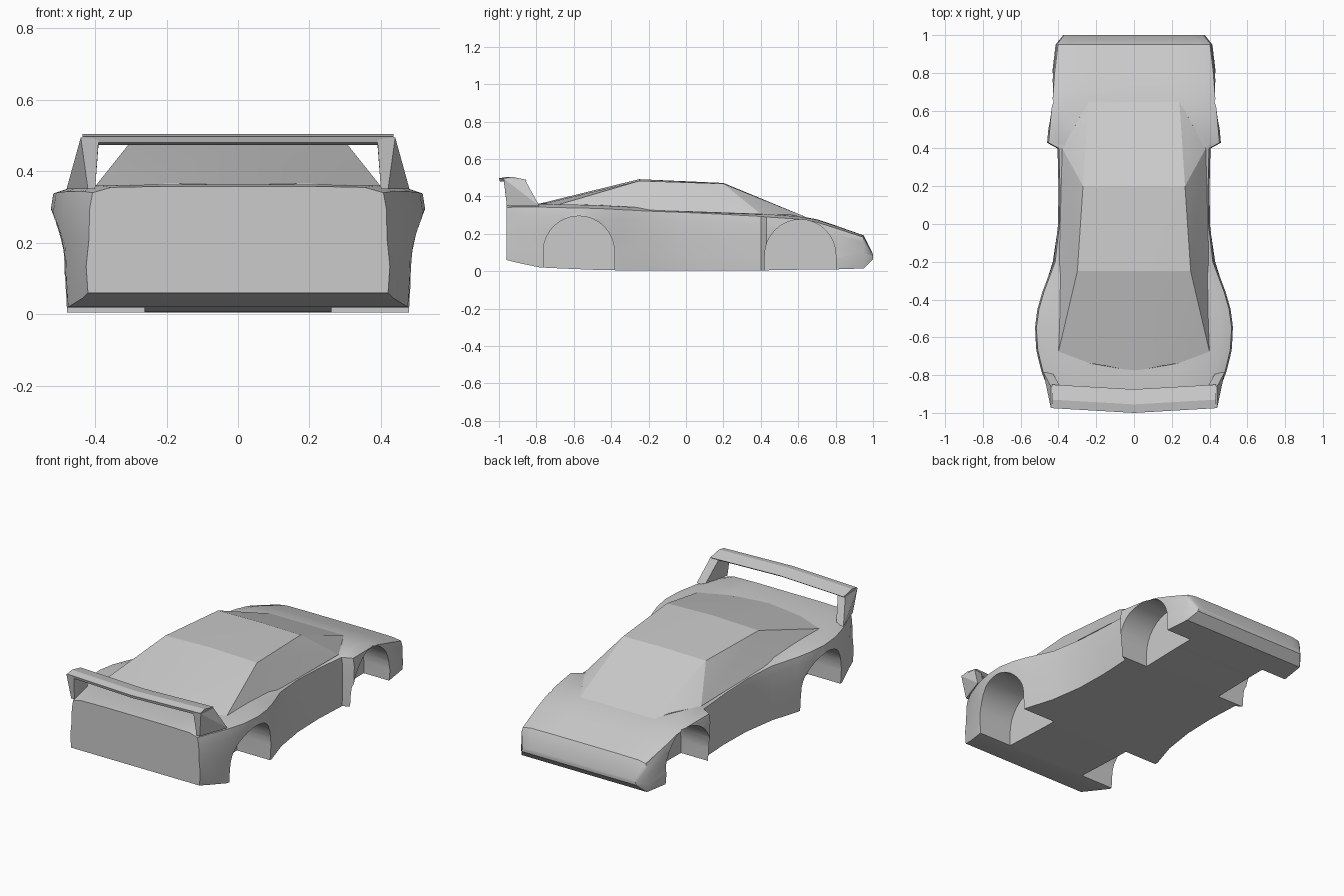
import bpy, bmesh, math

cube = bpy.data.objects.get("Cube")
if cube:
    bpy.data.objects.remove(cube, do_unlink=True)

paint = bpy.data.materials.new("body_grey")
paint.use_nodes = True
grey = (0.6, 0.6, 0.6, 1)
paint.diffuse_color = grey
paint.node_tree.nodes["Principled BSDF"].inputs["Base Color"].default_value = grey


def finish(name, bm):
    """Turn a bmesh into a painted object in the scene."""
    bmesh.ops.recalc_face_normals(bm, faces=bm.faces)
    mesh = bpy.data.meshes.new(name)
    bm.to_mesh(mesh)
    bm.free()
    mesh.materials.append(paint)
    obj = bpy.data.objects.new(name, mesh)
    bpy.context.collection.objects.link(obj)
    return obj


def loft(name, rings):
    """Skin a list of closed rings and cap both ends."""
    bm = bmesh.new()
    loops = [[bm.verts.new(p) for p in ring] for ring in rings]
    count = len(loops[0])
    for a, b in zip(loops, loops[1:]):
        for i in range(count):
            j = (i + 1) % count
            bm.faces.new((a[i], a[j], b[j], b[i]))
    bm.faces.new(loops[0])
    bm.faces.new(loops[-1])
    return finish(name, bm)


def hull(name, points):
    """Faceted solid wrapped around a few corner points."""
    bm = bmesh.new()
    verts = [bm.verts.new(p) for p in points]
    result = bmesh.ops.convex_hull(bm, input=verts)
    loose = {v for v in result["geom_interior"] if isinstance(v, bmesh.types.BMVert)}
    bmesh.ops.delete(bm, geom=list(loose), context="VERTS")
    return finish(name, bm)


def mirrored(points):
    return points + [(-x, y, z) for x, y, z in points if x]


def smooth(obj, angle):
    bpy.ops.object.select_all(action="DESELECT")
    obj.select_set(True)
    bpy.context.view_layer.objects.active = obj
    bpy.ops.object.shade_smooth_by_angle(angle=math.radians(angle))


# Body shell: y, underside height, deck height, upper and lower half width
stations = [
    (-.96, .06, .355, .415, .42),
    (-.9, .045, .36, .445, .435),
    (-.78, .02, .36, .49, .475),
    (-.67, .015, .357, .517, .488),
    (-.55, .01, .355, .525, .49),
    (-.45, .006, .352, .511, .488),
    (-.36, .005, .347, .485, .475),
    (-.2, .005, .338, .425, .425),
    (0, .005, .33, .402, .395),
    (.2, .005, .32, .4, .39),
    (.4, .005, .308, .405, .4),
    (.43, .005, .305, .46, .455),
    (.6, .008, .293, .445, .445),
    (.7, .01, .275, .435, .435),
    (.8, .01, .242, .428, .428),
    (.95, .015, .19, .41, .41),
    (1, .065, .09, .37, .37),
]


def body_ring(y, low, top, upper, lower):
    h = top - low
    half = [
        (lower, low),
        (lower + .005, low + h * .25),
        ((upper + lower) / 2, low + h * .5),
        (upper, top - h * .2),
        (upper - .008, top - h * .05),
        (upper - .06, top),
        (upper * .5, top + h * .01),
    ]
    right = [(x, y, z) for x, z in half]
    left = [(-x, y, z) for x, z in reversed(half)]
    return right + left


body = loft("body_shell", [body_ring(*s) for s in stations])


# Wheel wells cut into both sides
def arch(x, y, z, radius):
    steps = 16
    curve = [(x, y + radius * math.cos(math.pi * i / steps),
              z + radius * math.sin(math.pi * i / steps)) for i in range(steps + 1)]
    return curve + [(x, y - radius, -.1), (x, y + radius, -.1)]


for y, z, radius in ((-.573, .105, .19), (.611, .086, .19)):
    for side in (-1, 1):
        cutter = loft("well_cutter", [arch(side * x, y, z, radius) for x in (.262, .7)])
        cutter.hide_render = True
        cut = body.modifiers.new("wheel_well", "BOOLEAN")
        cut.operation = "DIFFERENCE"
        cut.solver = "EXACT"
        cut.object = cutter
        bpy.context.view_layer.objects.active = body
        bpy.ops.object.modifier_apply(modifier=cut.name)
        bpy.data.objects.remove(cutter, do_unlink=True)
smooth(body, 38)

# Cabin with windscreen, side windows and sloping engine cover
cabin = hull("cabin", mirrored([
    (.27, .2, .468), (0, .2, .472),
    (.3, -.25, .483), (0, -.25, .492),
    (.2, -.74, .366), (0, -.78, .362),
    (.41, -.72, .345), (.375, -.25, .335),
    (.38, .4, .305), (.29, .56, .302), (.24, .65, .286),
]))
smooth(cabin, 15)


# Rear wing, swept back slightly at the middle
def wing_ring(x, shift):
    section = [(-.85, .488), (-.93, .505), (-.975, .497), (-.97, .48), (-.87, .474)]
    return [(x, y - shift, z) for y, z in section]


loft("rear_wing", [wing_ring(-.435, 0), wing_ring(0, .025), wing_ring(.435, 0)])

# Wing posts flaring out into the rear fenders
post = [
    (.39, -.975, .49), (.44, -.975, .495), (.39, -.86, .48), (.44, -.86, .488),
    (.4, -.958, .35), (.42, -.958, .35), (.43, -.79, .35), (.48, -.785, .35),
    (.445, -.85, .43),
]
for side, label in ((1, "left"), (-1, "right")):
    hull(label + "_wing_post", [(side * x, y, z) for x, y, z in post])
